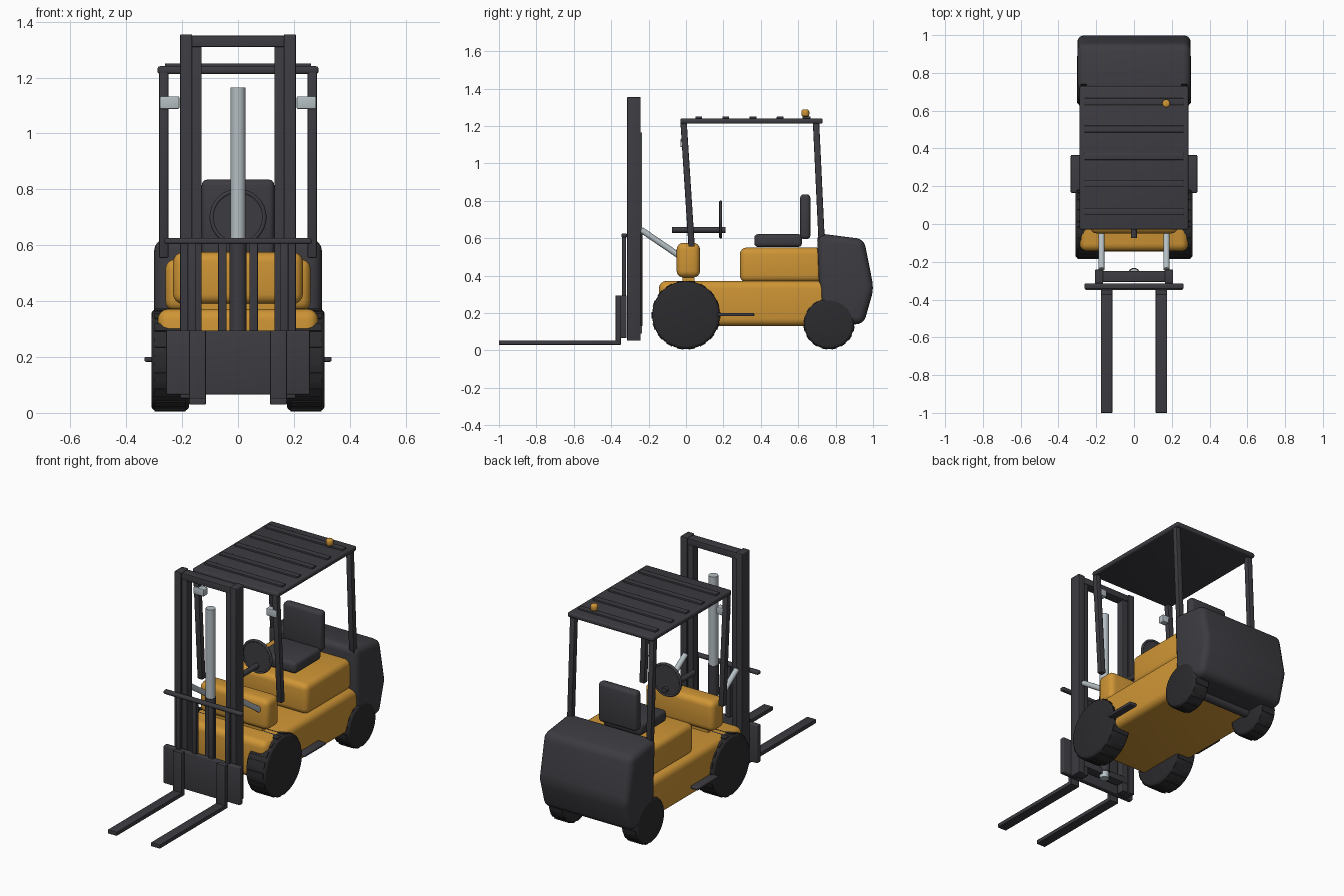
import bpy, bmesh, math
from mathutils import Vector, Matrix

if "Cube" in bpy.data.objects:
    bpy.data.objects.remove(bpy.data.objects["Cube"])


def material(name, rgb):
    m = bpy.data.materials.new(name)
    m.diffuse_color = (*rgb, 1)
    m.use_nodes = True
    m.node_tree.nodes["Principled BSDF"].inputs["Base Color"].default_value = m.diffuse_color
    return m


AMBER = material("amber_paint", (0.62, 0.30, 0.036))
DARK = material("dark_grey", (0.046, 0.044, 0.052))
RUBBER = material("black_rubber", (0.024, 0.024, 0.027))
STEEL = material("light_steel", (0.46, 0.52, 0.55))


def finish(name, bm, mat, bevel=0, segs=3):
    """Bevel the sharp edges, then turn the bmesh into a shaded object."""
    if bevel:
        edges = [e for e in bm.edges if e.calc_face_angle(0) > 0.2]
        bmesh.ops.bevel(bm, geom=edges, offset=bevel, segments=segs,
                        profile=0.5, affect='EDGES', clamp_overlap=True)
    bmesh.ops.recalc_face_normals(bm, faces=bm.faces)
    me = bpy.data.meshes.new(name)
    bm.to_mesh(me)
    bm.free()
    me.materials.append(mat)
    ob = bpy.data.objects.new(name, me)
    bpy.context.collection.objects.link(ob)
    bpy.ops.object.select_all(action='DESELECT')
    ob.select_set(True)
    bpy.context.view_layer.objects.active = ob
    bpy.ops.object.shade_smooth_by_angle(angle=math.radians(35))
    return ob


def add_cube(bm, x, y, z, rot=None):
    c = Vector([(a + b) / 2 for a, b in (x, y, z)])
    s = [b - a for a, b in (x, y, z)]
    m = Matrix.Translation(c) @ Matrix.Diagonal((*s, 1))
    bmesh.ops.create_cube(bm, size=1, matrix=rot @ m if rot else m)


def box(name, x, y, z, mat, bevel=0, segs=3):
    bm = bmesh.new()
    add_cube(bm, x, y, z)
    return finish(name, bm, mat, bevel, segs)


def pair(name, x, y, z, mat, bevel=0):
    """Box on both sides; x is given for the +x side."""
    box(name + "_right", x, y, z, mat, bevel)
    box(name + "_left", (-x[1], -x[0]), y, z, mat, bevel)


def rod(name, a, b, r, mat, sides=24, bevel=0):
    a, b = Vector(a), Vector(b)
    d = b - a
    bm = bmesh.new()
    m = Matrix.Translation((a + b) / 2) @ d.to_track_quat('Z', 'Y').to_matrix().to_4x4()
    bmesh.ops.create_cone(bm, cap_ends=True, segments=sides, radius1=r,
                          radius2=r, depth=d.length, matrix=m)
    if bevel:
        rim = [e for e in bm.edges if e.calc_face_angle(0) > 1]
        bmesh.ops.bevel(bm, geom=rim, offset=bevel, segments=3, profile=0.5, affect='EDGES')
    return finish(name, bm, mat)


def post(name, x, a, b, w):
    """Leaning square post between two (y, z) points."""
    bm = bmesh.new()
    vs = [[bm.verts.new((x + sx * w / 2, p[0] + sy * w / 2, p[1]))
           for sx, sy in ((-1, -1), (1, -1), (1, 1), (-1, 1))] for p in (a, b)]
    bm.faces.new(vs[0])
    bm.faces.new(vs[1])
    for i in range(4):
        j = (i + 1) % 4
        bm.faces.new((vs[0][i], vs[0][j], vs[1][j], vs[1][i]))
    bmesh.ops.recalc_face_normals(bm, faces=bm.faces)
    return finish(name, bm, DARK, 0.005, 2)


def wheel(name, side, x0, x1, y, r, lugs):
    rod(name, (side * x0, y, r + 0.005), (side * x1, y, r + 0.005), r - 0.003, RUBBER, 40, 0.016)
    bm = bmesh.new()
    centre = Matrix.Translation((0, y, r + 0.005))
    xs = sorted((side * (x0 + 0.012), side * (x1 - 0.012)))
    for i in range(lugs):
        rot = centre @ Matrix.Rotation(2 * math.pi * (i + 0.5) / lugs, 4, 'X')
        add_cube(bm, xs, (-r * 1.7 / lugs, r * 1.7 / lugs), (r - 0.03, r), rot)
    finish(name + "_tread", bm, RUBBER)


# chassis, front cowl and seat base
box("chassis", (-0.288, 0.288), (-0.145, 0.78), (0.13, 0.372), AMBER, 0.04, 4)
box("front_cowl", (-0.232, 0.232), (-0.05, 0.075), (0.39, 0.575), AMBER, 0.035, 4)
box("cowl_mount", (-0.18, 0.18), (-0.02, 0.045), (0.36, 0.42), AMBER)
box("seat_base", (-0.26, 0.26), (0.288, 0.73), (0.365, 0.55), AMBER, 0.035, 4)

# rear counterweight, extruded side profile
bm = bmesh.new()
profile = [(0.70, 0.627), (0.952, 0.595), (1.004, 0.33), (0.95, 0.14), (0.72, 0.14)]
face = bm.faces.new([bm.verts.new((-0.3, y, z)) for y, z in profile])
ext = bmesh.ops.extrude_face_region(bm, geom=[face])
bmesh.ops.translate(bm, vec=(0.6, 0, 0),
                    verts=[v for v in ext["geom"] if isinstance(v, bmesh.types.BMVert)])
bmesh.ops.recalc_face_normals(bm, faces=bm.faces)
finish("counterweight", bm, DARK, 0.04, 4)

# wheels, axle and side steps
for side, tag in ((1, "right"), (-1, "left")):
    wheel("front_wheel_" + tag, side, 0.175, 0.31, 0.0, 0.184, 18)
    wheel("rear_wheel_" + tag, side, 0.19, 0.302, 0.765, 0.137, 16)
rod("rear_axle", (-0.2, 0.765, 0.142), (0.2, 0.765, 0.142), 0.03, DARK)
pair("side_step", (0.24, 0.335), (0.165, 0.365), (0.183, 0.2), DARK, 0.005)

# seat
box("seat_cushion", (-0.13, 0.13), (0.365, 0.62), (0.553, 0.622), DARK, 0.02)
box("seat_back", (-0.13, 0.13), (0.61, 0.665), (0.595, 0.835), DARK, 0.02)

# steering column and wheel
rod("steering_column", (0, -0.075, 0.645), (0, 0.212, 0.645), 0.016, DARK)
rod("steering_disc", (0, 0.18, 0.7), (0, 0.19, 0.7), 0.094, DARK, 32)
bpy.ops.mesh.primitive_torus_add(location=(0, 0.185, 0.7), rotation=(math.pi / 2, 0, 0),
                                 major_radius=0.094, minor_radius=0.008,
                                 major_segments=32, minor_segments=8)
rim = bpy.context.object
rim.name = "steering_rim"
rim.data.materials.append(DARK)
bpy.ops.object.shade_smooth_by_angle(angle=math.radians(60))

# overhead guard with ribs, lamps and beacon
for s, tag in ((1, "right"), (-1, "left")):
    post("front_post_" + tag, s * 0.266, (0.03, 0.555), (-0.013, 1.222), 0.034)
    post("rear_post_" + tag, s * 0.266, (0.725, 0.59), (0.695, 1.222), 0.034)
box("guard_roof", (-0.288, 0.288), (-0.03, 0.73), (1.212, 1.241), DARK, 0.01)
for i in range(5):
    y = 0.068 + i * 0.145
    box(f"roof_rib_{i + 1}", (-0.262, 0.262), (y - 0.018, y + 0.018), (1.235, 1.251), DARK, 0.003)
pair("headlamp", (0.21, 0.279), (-0.03, 0.008), (1.088, 1.132), STEEL, 0.004)
rod("beacon_base", (0.17, 0.638, 1.235), (0.17, 0.638, 1.258), 0.016, DARK)
rod("beacon", (0.17, 0.638, 1.25), (0.17, 0.638, 1.288), 0.021, AMBER, 20, 0.011)

# mast rails and cross members
pair("outer_mast_rail", (0.164, 0.207), (-0.315, -0.242), (0.052, 1.355), DARK, 0.004)
pair("inner_mast_rail", (0.13, 0.17), (-0.303, -0.252), (0.055, 1.33), DARK, 0.003)
box("mast_top_bar", (-0.168, 0.168), (-0.306, -0.248), (1.31, 1.35), DARK, 0.003)
box("mast_bottom_bar", (-0.168, 0.168), (-0.306, -0.25), (0.11, 0.15), DARK, 0.003)

# lift and tilt cylinders
rod("lift_rod", (0, -0.263, 0.09), (0, -0.263, 1.165), 0.027, STEEL)
rod("lift_sleeve", (0, -0.263, 0.13), (0, -0.263, 0.625), 0.031, DARK)
for s, tag in ((1, "right"), (-1, "left")):
    rod("tilt_cylinder_" + tag, (s * 0.172, -0.24, 0.645), (s * 0.172, -0.02, 0.495), 0.016, STEEL)

# carriage, load backrest and forks
box("carriage", (-0.257, 0.257), (-0.35, -0.318), (0.066, 0.295), DARK, 0.005)
box("backrest_top_bar", (-0.263, 0.263), (-0.345, -0.315), (0.604, 0.626), DARK, 0.008)
for i, x in enumerate((-0.165, -0.056, 0.056, 0.165)):
    box(f"backrest_bar_{i + 1}", (x - 0.015, x + 0.015), (-0.342, -0.32), (0.28, 0.615), DARK, 0.003)
pair("fork_shank", (0.115, 0.175), (-0.376, -0.348), (0.03, 0.295), DARK, 0.003)
pair("fork_tine", (0.115, 0.175), (-1.0, -0.352), (0.03, 0.054), DARK, 0.003)
